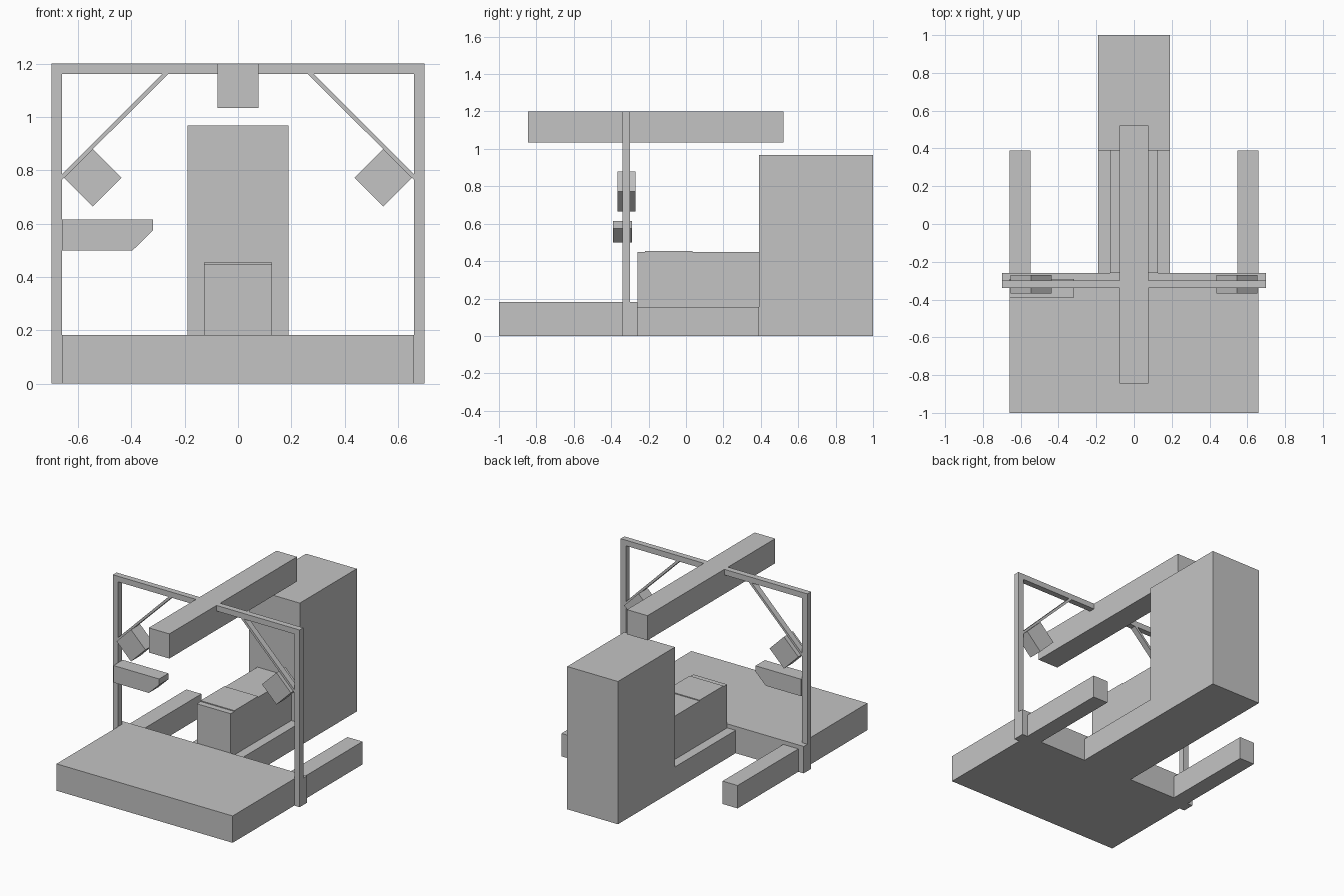
import bpy
import bmesh

default_cube = bpy.data.objects.get("Cube")
if default_cube:
    bpy.data.objects.remove(default_cube, do_unlink=True)

GREY = (0.55, 0.55, 0.55, 1.0)
grey = bpy.data.materials.new("plain grey")
grey.use_nodes = True
grey.diffuse_color = GREY
grey.node_tree.nodes["Principled BSDF"].inputs["Base Color"].default_value = GREY


def prism(name, profile, y0, y1):
    """Extrude an x-z outline from y0 to y1."""
    bm = bmesh.new()
    face = bm.faces.new([bm.verts.new((x, y0, z)) for x, z in profile])
    extruded = bmesh.ops.extrude_face_region(bm, geom=[face])["geom"]
    moved = [v for v in extruded if isinstance(v, bmesh.types.BMVert)]
    bmesh.ops.translate(bm, verts=moved, vec=(0, y1 - y0, 0))
    bmesh.ops.recalc_face_normals(bm, faces=bm.faces)
    mesh = bpy.data.meshes.new(name)
    bm.to_mesh(mesh)
    bm.free()
    mesh.materials.append(grey)
    obj = bpy.data.objects.new(name, mesh)
    bpy.context.collection.objects.link(obj)
    return obj


def box(name, x0, x1, y0, y1, z0, z1):
    return prism(name, [(x0, z0), (x1, z0), (x1, z1), (x0, z1)], y0, y1)


def prism_pair(name, profile, y0, y1):
    """Make matching left (+x) and right (-x) parts."""
    prism("left_" + name, profile, y0, y1)
    prism("right_" + name, [(-x, z) for x, z in profile], y0, y1)


def box_pair(name, x0, x1, y0, y1, z0, z1):
    prism_pair(name, [(x0, z0), (x1, z0), (x1, z1), (x0, z1)], y0, y1)


FRAME_FRONT, FRAME_BACK = -0.34, -0.30
BASE_BACK, TOWER_FRONT = -0.26, 0.39

# Floor platform, side rails and central plinth
box("platform", -0.66, 0.66, -1, BASE_BACK, 0, 0.182)
box_pair("side_rail", 0.547, 0.66, BASE_BACK, TOWER_FRONT, 0, 0.155)
box("plinth", -0.19, 0.19, BASE_BACK, TOWER_FRONT, 0, 0.155)

# Central housing with its raised lid, and the rear tower
box("housing", -0.127, 0.127, BASE_BACK, TOWER_FRONT, 0.155, 0.449)
box("housing_lid", -0.127, 0.127, -0.22, 0.035, 0.449, 0.455)
box("tower", -0.19, 0.19, TOWER_FRONT, 1, 0, 0.967)

# Portal frame: wide feet, posts, crossbar halves and diagonal braces
box_pair("post_foot", 0.66, 0.70, FRAME_FRONT, BASE_BACK, 0, 0.182)
box_pair("post", 0.66, 0.70, FRAME_FRONT, FRAME_BACK, 0.182, 1.2)
box_pair("crossbar", 0.077, 0.66, FRAME_FRONT, FRAME_BACK, 1.162, 1.2)
prism_pair("brace", [(0.66, 0.765), (0.66, 0.785), (0.283, 1.162), (0.26, 1.162)],
           FRAME_FRONT, FRAME_BACK)

# Overhead spine
box("overhead_beam", -0.077, 0.077, -0.845, 0.522, 1.033, 1.2)

# Tilted boxes hung under the braces
cx, cz, r = 0.545, 0.772, 0.108
prism_pair("tilted_box", [(cx - r, cz), (cx, cz - r), (cx + r, cz), (cx, cz + r)],
           -0.367, -0.27)

# Bracket with a chamfered tip on the right post
prism("side_bracket", [(-0.66, 0.5), (-0.395, 0.5), (-0.318, 0.575),
                       (-0.318, 0.615), (-0.66, 0.615)], -0.39, -0.29)
